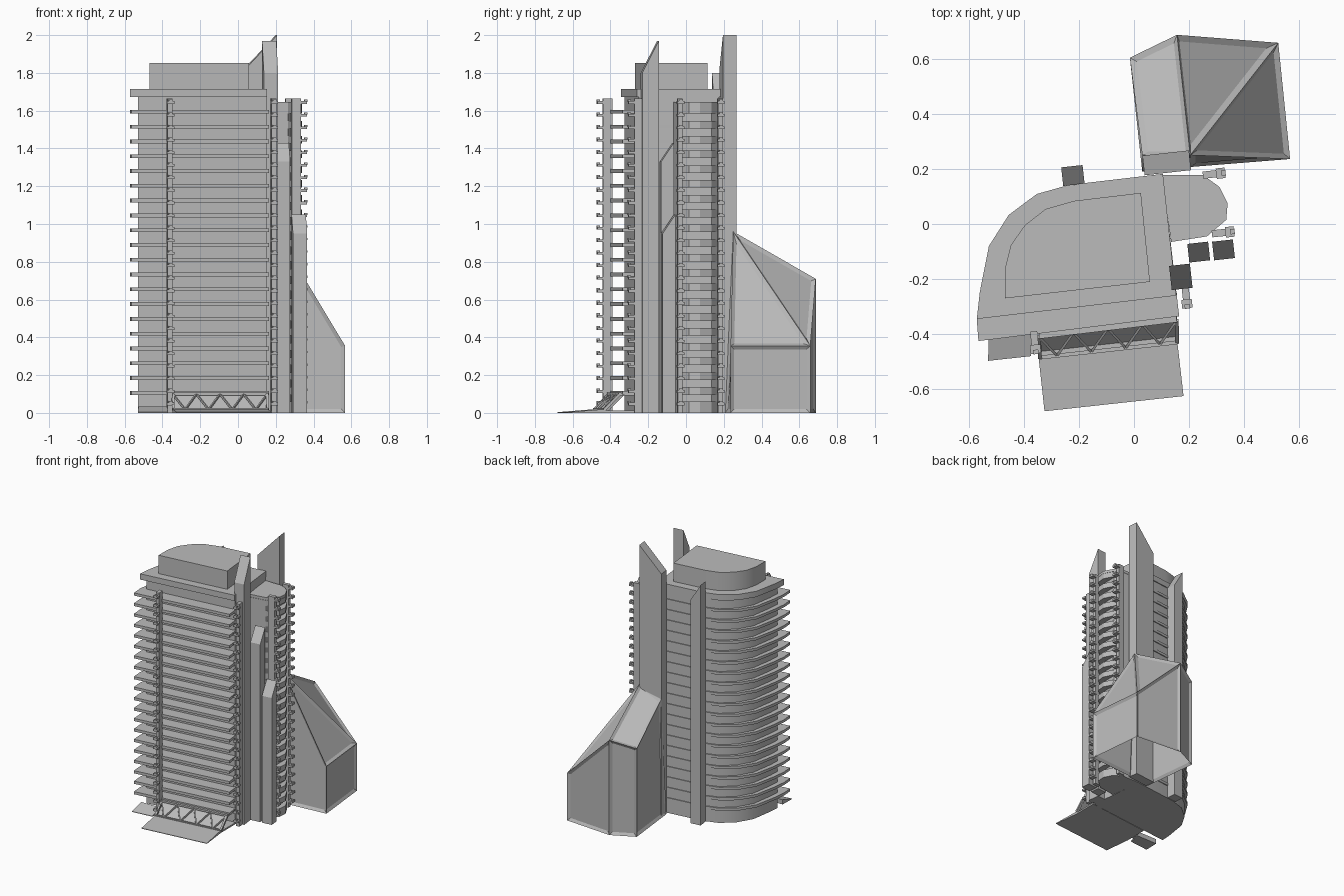
import bpy, bmesh, math
from mathutils import Vector, Matrix

cube = bpy.data.objects.get("Cube")
if cube:
    bpy.data.objects.remove(cube, do_unlink=True)

grey = bpy.data.materials.new("concrete grey")
grey.use_nodes = True
grey.diffuse_color = (0.5, 0.5, 0.5, 1)
grey.node_tree.nodes["Principled BSDF"].inputs["Base Color"].default_value = (0.5, 0.5, 0.5, 1)

TURN = Matrix.Rotation(math.radians(6.3), 2)
FLOORS, PITCH, FIRST = 20, 0.0783, 0.096


def prism(bm, plan, z0, tops):
    """Extrude a plan outline; tops is one height or one per corner."""
    if not isinstance(tops, (list, tuple)):
        tops = [tops] * len(plan)
    low = [bm.verts.new((x, y, z0)) for x, y in plan]
    high = [bm.verts.new((x, y, z)) for (x, y), z in zip(plan, tops)]
    n = len(plan)
    bm.faces.new(low)
    bm.faces.new(high)
    for i in range(n):
        j = (i + 1) % n
        bm.faces.new((low[i], low[j], high[j], high[i]))


def rect(cx, cy, w, d):
    """Rectangle turned to the building's axes: front left, front right, back right, back left."""
    corners = [(-w, -d), (w, -d), (w, d), (-w, d)]
    return [tuple(Vector((cx, cy)) + TURN @ Vector(c) / 2) for c in corners]


def bar(bm, a, b, t):
    """Square bar between two points."""
    a, b = Vector(a), Vector(b)
    d = b - a
    m = Matrix.Translation((a + b) / 2) @ d.to_track_quat('Z', 'Y').to_matrix().to_4x4()
    bmesh.ops.create_cube(bm, size=1, matrix=m @ Matrix.Diagonal((t, t, d.length, 1)))


def finish(name, bm, smooth=False):
    bmesh.ops.recalc_face_normals(bm, faces=bm.faces)
    mesh = bpy.data.meshes.new(name)
    bm.to_mesh(mesh)
    bm.free()
    mesh.materials.append(grey)
    ob = bpy.data.objects.new(name, mesh)
    bpy.context.collection.objects.link(ob)
    if smooth:
        bpy.ops.object.select_all(action='DESELECT')
        ob.select_set(True)
        bpy.context.view_layer.objects.active = ob
        bpy.ops.object.shade_smooth_by_angle(angle=math.radians(35))
    return ob


def solid(name, plan, z0, tops, smooth=False):
    bm = bmesh.new()
    prism(bm, plan, z0, tops)
    return finish(name, bm, smooth)


# Main tower: wall, roof slab and penthouse with a rounded back corner
roof = [(-.571, -.345), (-.56, -.247), (-.527, -.08), (-.455, .033),
        (-.353, .109), (-.236, .142), (.105, .182), (.153, -.26)]
wall = [(-.53, -.325), (-.525, -.247), (-.5, -.085), (-.437, .022),
        (-.345, .1), (-.233, .136), (.105, .176), (.15, -.25)]
penthouse = [(-.469, -.27), (-.469, -.164), (-.447, -.076), (-.396, -.004),
             (-.32, .055), (-.218, .084), (.025, .113), (.058, -.21)]
solid("tower_wall", wall, 0, 1.675, True)
solid("roof_slab", roof, 1.672, 1.715, True)
solid("penthouse", penthouse, 1.71, 1.852, True)

# Floor slabs reach forward as balconies
bm = bmesh.new()
balcony = [(-.565, -.425)] + roof[:-1] + [(.164, -.335)]
for i in range(FLOORS):
    z = FIRST + i * PITCH
    prism(bm, balcony, z, z + .02)
finish("balcony_floors", bm, True)

# Lift core with banded, faceted end
core = [(.1, .178), (.25, .178), (.31, .135), (.34, .075), (.335, .015), (.265, -.045), (.135, -.065)]
solid("lift_core", [(min(x, .295), y) for x, y in core], 0, 1.61)
bm = bmesh.new()
for i in range(FLOORS):
    z = FIRST + i * PITCH
    prism(bm, core, z, z + .04)
prism(bm, core, 1.625, 1.645)
prism(bm, core, 0, .06)
finish("lift_core_bands", bm)

# Tall fins with sloping tops
for name, (cx, cy, w, d), tops in (
        ("front_fin", (.17, -.192, .076, .088), (1.8, 1.8, 1.97, 1.97)),
        ("middle_fin", (.235, -.102, .076, .068), (1.33, 1.33, 1.43, 1.43)),
        ("short_fin", (.325, -.094, .076, .068), (.95, .95, 1.05, 1.05)),
        ("back_fin", (-.222, .176, .078, .068), (1.8, 1.67, 1.67, 1.8)),
        ("tall_back_fin", (.119, .222, .17, .072), (1.82, 2, 2, 1.82))):
    solid(name, rect(cx, cy, w, d), 0, tops)

# Service columns with a ladder of small tabs on one side
for name, cx, cy, facing_front in (
        ("front_left_column", -.362, -.415, True), ("front_right_column", .188, -.25, True),
        ("side_column", .308, -.033, False), ("back_side_column", .275, .18, False)):
    bm = bmesh.new()
    size = (.026, .05) if facing_front else (.05, .026)
    step = TURN @ Vector((0, -.04) if facing_front else (.04, 0))
    prism(bm, rect(cx, cy, *size), 0, 1.665)
    for i in range(25):
        z = .04 + i * .0665
        tab = (.038, .032) if facing_front else (.032, .038)
        prism(bm, rect(cx + step.x, cy + step.y, *tab), z, z + .014)
        lip = rect(cx + step.x * 1.25, cy + step.y * 1.25, *[s * .5 for s in tab])
        prism(bm, lip, z + .01, z + .022)
    finish(name, bm)

# Faceted annex: crystal shape with framed, recessed panels
plan = [(-.015, .604), (.156, .687), (.524, .658), (.567, .236), (.204, .207), (.03, .19)]
ridge = [(-.015, .604, .66), (.156, .687, .71), (.524, .658, .355),
         (.567, .236, .355), (.204, .25, .96), (.03, .25, .88)]
bm = bmesh.new()
low = [bm.verts.new((x, y, 0)) for x, y in plan]
high = [bm.verts.new(p) for p in ridge]
for i in range(6):
    j = (i + 1) % 6
    bm.faces.new((low[j], low[i], high[i], high[j]))
for corners in ((0, 5, 4, 1), (1, 4, 2), (2, 4, 3)):
    bm.faces.new([high[c] for c in corners])
bmesh.ops.recalc_face_normals(bm, faces=bm.faces)
bmesh.ops.inset_individual(bm, faces=bm.faces[:], thickness=.02, depth=-.012, use_even_offset=True)
finish("annex", bm)

# Entrance: leaning glazed front with a truss, and sloping forecourt
top_l, top_r = Vector((-.345, -.41, .1)), Vector((.155, -.35, .1))
low_l, low_r = Vector((-.342, -.485, .018)), Vector((.157, -.43, .018))
bm = bmesh.new()
back = Vector((0, .02, -.008))
bm.faces.new([bm.verts.new(p + back) for p in (low_l, low_r, top_r, top_l)])
finish("entrance_panel", bm)
bm = bmesh.new()
for a, b in ((top_l, top_r), (low_l, low_r), (low_l, top_l), (low_r, top_r)):
    bar(bm, a, b, .014)
BAYS = 8
for i in range(BAYS):
    ends = [(top_l, top_r), (low_l, low_r)]
    if i % 2:
        ends.reverse()
    bar(bm, ends[0][0].lerp(ends[0][1], i / BAYS), ends[1][0].lerp(ends[1][1], (i + 1) / BAYS), .009)
finish("entrance_truss", bm)
solid("entrance_roof", [(-.345, -.41), (.155, -.35), (.155, -.25), (-.345, -.31)], .092, .106)
solid("forecourt", [(-.325, -.68), (.18, -.625), (.157, -.425), (-.347, -.48)], 0, (.004, .004, .02, .02))
solid("porch_floor", [(-.347, -.485), (.157, -.43), (.157, -.25), (-.347, -.31)], 0, .012)
solid("side_ramp", [(-.53, -.497), (-.375, -.48), (-.37, -.39), (-.527, -.39)], 0, (.004, .004, .035, .035))
